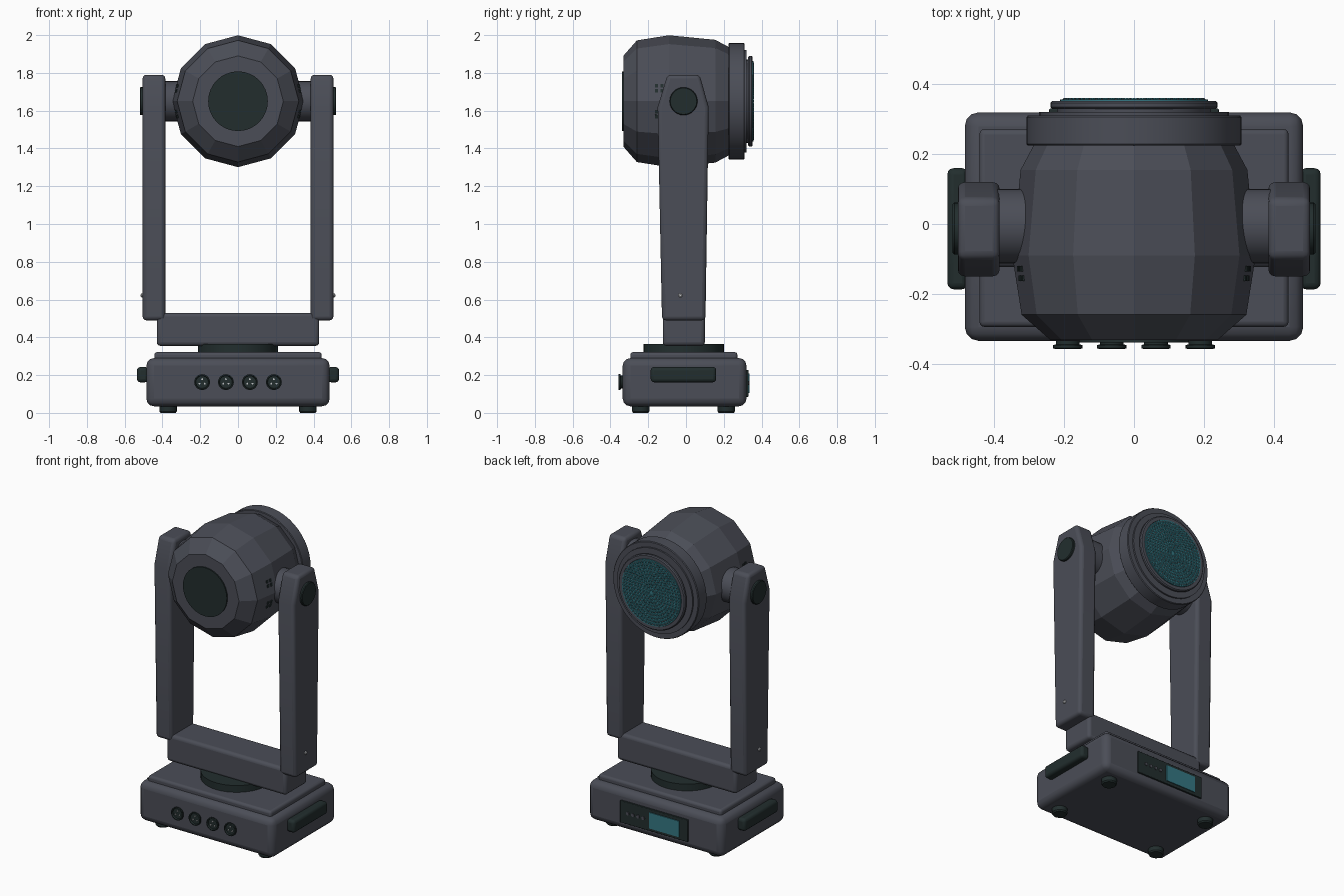
import bpy, bmesh, math
from mathutils import Matrix, Vector

if "Cube" in bpy.data.objects:
    bpy.data.objects.remove(bpy.data.objects["Cube"])


def material(name, rgb):
    m = bpy.data.materials.new(name)
    m.diffuse_color = (*rgb, 1)
    m.use_nodes = True
    m.node_tree.nodes["Principled BSDF"].inputs["Base Color"].default_value = m.diffuse_color
    return m


BODY = material("slate grey", (0.070, 0.075, 0.095))
DARK = material("green black", (0.016, 0.027, 0.027))
TEAL = material("teal glass", (0.035, 0.185, 0.225))
METAL = material("light metal", (0.55, 0.56, 0.58))
DOT = material("dull rose", (0.22, 0.16, 0.18))
HZ = 1.65                       # height of the tilt axis


def finish(name, bm, mat, bevel=0, smooth=35, segments=3):
    """Turn a bmesh into a named object with optional rounded edges."""
    bmesh.ops.recalc_face_normals(bm, faces=bm.faces)
    me = bpy.data.meshes.new(name)
    bm.to_mesh(me)
    bm.free()
    me.materials.append(mat)
    ob = bpy.data.objects.new(name, me)
    bpy.context.collection.objects.link(ob)
    if bevel:
        b = ob.modifiers.new("round", "BEVEL")
        b.width, b.segments = bevel, segments
        b.limit_method, b.angle_limit = "ANGLE", math.radians(40)
    if smooth:
        bpy.ops.object.select_all(action="DESELECT")
        ob.select_set(True)
        bpy.context.view_layer.objects.active = ob
        bpy.ops.object.shade_smooth_by_angle(angle=math.radians(smooth))
    return ob


def box(name, lo, hi, mat, bevel=0, turn=0):
    """Box between two corners, optionally turned about y."""
    lo, hi = Vector(lo), Vector(hi)
    bm = bmesh.new()
    bmesh.ops.create_cube(bm, size=1, matrix=Matrix.LocRotScale(
        (lo + hi) / 2, Matrix.Rotation(turn, 3, "Y"), hi - lo))
    return finish(name, bm, mat, bevel)


def lathe(name, profile, mat, axis="Z", at=(0, 0, 0), sides=32, smooth=35, phase=0):
    """Revolve (radius, distance) points around an axis, capping both ends."""
    bm = bmesh.new()
    rings = []
    for r, d in profile:
        ring = []
        for i in range(sides):
            a = 2 * math.pi * i / sides + phase
            u, v = r * math.cos(a), r * math.sin(a)
            p = {"X": (d, u, v), "Y": (u, d, v), "Z": (u, v, d)}[axis]
            ring.append(bm.verts.new(Vector(p) + Vector(at)))
        rings.append(ring)
    for a, b in zip(rings, rings[1:]):
        for i in range(sides):
            j = (i + 1) % sides
            bm.faces.new((a[i], a[j], b[j], b[i]))
    bm.faces.new(rings[0])
    bm.faces.new(rings[-1])
    return finish(name, bm, mat, smooth=smooth)


# Base housing with stepped lid, feet and turntable
box("base_housing", (-.485, -.335, .035), (.485, .32, .29), BODY, .04)
box("base_lid", (-.443, -.295, .27), (.443, .272, .322), BODY, .015)
for x in (-.37, .37):
    for y in (-.24, .213):
        lathe("foot", [(.04, 0), (.046, .008), (.046, .04)], DARK, at=(x, y, 0), sides=20)
lathe("turntable", [(.213, .31), (.213, .366)], DARK, at=(0, -.012, 0), sides=40)

# Side handles
for s in (-1, 1):
    xs = sorted((s * .475, s * .535))
    box("side_handle", (xs[0], -.187, .162), (xs[1], .16, .243), DARK, .018)

# Front sockets: flanged rim, recessed face and three pins
for x in (-.19, -.064, .063, .19):
    lathe("socket", [(.034, -.33), (.034, -.345), (.042, -.347), (.042, -.356),
                     (.036, -.358), (.033, -.348)], DARK, "Y", (x, 0, .163), 24)
    for k in range(3):
        a = math.pi / 2 + k * 2 * math.pi / 3
        lathe("socket_pin", [(.005, -.347), (.005, -.355)], METAL, "Y",
              (x + .016 * math.cos(a), 0, .163 + .016 * math.sin(a)), 8)

# Rear control panel with screen and buttons
box("control_panel", (-.243, .31, .085), (.243, .331, .228), DARK, .004)
box("screen", (-.185, .328, .104), (.03, .336, .208), TEAL)
for k in range(4):
    lathe("panel_button", [(.011, .33), (.011, .337)], BODY, "Y",
          (.075 + k * .037, 0, .158), 10)

# Yoke: cross beam and two tapered arms
box("yoke_beam", (-.43, -.123, .355), (.43, .1, .53), BODY, .02)
side = [(-.127, .49), (.103, .49), (.12, 1.62), (.072, 1.79), (-.098, 1.79), (-.15, 1.62)]
for s in (-1, 1):
    bm = bmesh.new()
    inner = [bm.verts.new((s * .385, y, z)) for y, z in side]
    outer = [bm.verts.new((s * .505, y, z)) for y, z in side]
    bm.faces.new(inner)
    bm.faces.new(outer)
    for i in range(len(side)):
        j = (i + 1) % len(side)
        bm.faces.new((inner[i], inner[j], outer[j], outer[i]))
    finish("yoke_arm", bm, BODY, .02)
    lathe("tilt_axle", [(.107, s * .27), (.107, s * .40)], BODY, "X", (0, -.006, HZ), 28)
    lathe("tilt_cap", [(.074, s * .49), (.074, s * .515), (.07, s * .52)], DARK, "X",
          (0, -.013, HZ), 24)
    lathe("arm_screw", [(.011, s * .50), (.011, s * .511), (.006, s * .515)], METAL, "X",
          (0, -.03, .622), 10)

# Faceted lamp head, twelve sided
head = lathe("lamp_head", [(.24, -.332), (.322, -.26), (.349, -.09), (.325, .155), (.285, .23)],
             BODY, "Y", (0, 0, HZ), 12, smooth=0)
lathe("rear_cap", [(.158, -.325), (.158, -.34)], DARK, "Y", (0, 0, HZ), 32)

# Cooling slots on both head flanks, above and below the axis
for s in (-1, 1):
    for v in (-1, 1):
        for y in (-.155, -.128):
            for dz in (.054, .08):
                x, z = s * (.341 - .268 * dz + (y + .13) * .15), HZ + v * dz
                box("vent_slot", (x - .006, y - .008, z - .009),
                    (x + .006, y + .008, z + .009), DARK, turn=-s * v * math.radians(15))

# Front bezel, groove and lens rim
lathe("lens_bezel", [(.28, .225), (.304, .225), (.308, .229), (.308, .306), (.304, .311),
                     (.272, .311), (.272, .321), (.22, .321), (.22, .329), (.234, .329),
                     (.24, .335), (.24, .347), (.234, .353), (.214, .353), (.212, .345)],
      BODY, "Y", (0, 0, HZ), 48)
lathe("lens_glass", [(.212, .34), (.212, .357)], TEAL, "Y", (0, 0, HZ), 48)

# Concentric rings of small lens beads with tiny dots between them
beads, dots = bmesh.new(), bmesh.new()
to_back = Matrix.Rotation(-math.pi / 2, 4, "X")
for ring in range(1, 11):
    n = ring * 6
    for i in range(n):
        for bm, off, r1, r2, h in ((beads, 0, .0085, .004, .004), (dots, .5, .003, .002, .003)):
            a = 2 * math.pi * (i + off) / n
            rad = ring * .0198 + off * .008
            place = Matrix.Translation((rad * math.cos(a), .357 + h / 2, HZ + rad * math.sin(a)))
            bmesh.ops.create_cone(bm, cap_ends=True, segments=6, radius1=r1, radius2=r2,
                                  depth=h, matrix=place @ to_back)
finish("lens_beads", beads, TEAL, smooth=0)
finish("lens_dots", dots, DOT, smooth=0)
